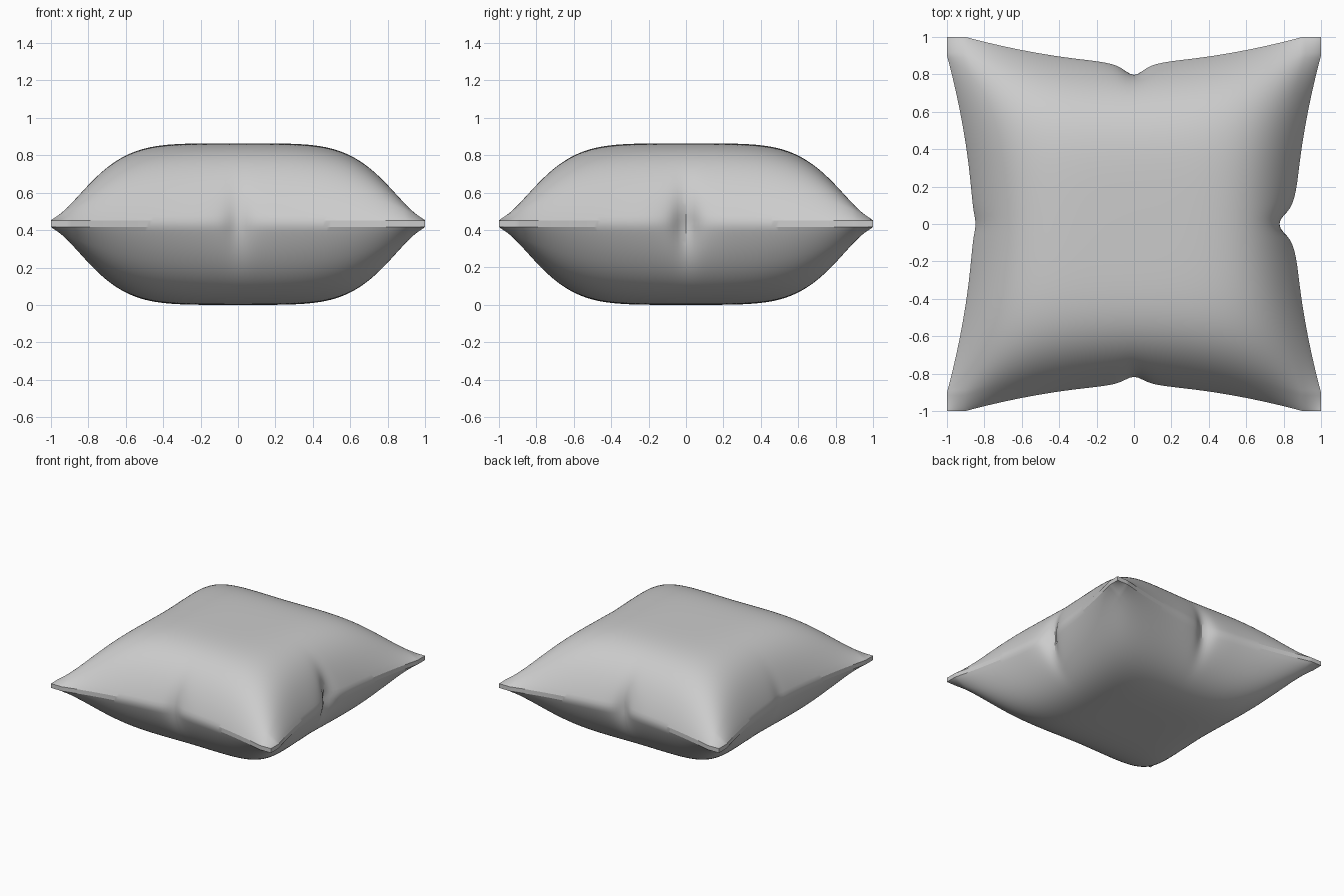
import bpy, bmesh, math

if "Cube" in bpy.data.objects:
    bpy.data.objects.remove(bpy.data.objects["Cube"])

N = 110                     # grid divisions per side
SEAM_LOW, SEAM_HIGH = 0.42, 0.455
BULGE = 0.412
# depth of the pinch in the middle of each side
PINCH = {"left": 0.015, "right": 0.09, "front": 0.045, "back": 0.065}


def edge(v):
    """Half width of the pillow at position v along a side."""
    return min(1.0, 0.862 + 0.165 * abs(v) ** 1.75)


def pinch(u, v, neg, pos):
    depth = PINCH[pos] if u > 0 else PINCH[neg]
    soft = 0.6 * math.exp(-(v / 0.06) ** 2) + 0.4 * math.exp(-(v / 0.13) ** 2)
    return math.copysign(depth * soft * abs(u) ** 14, u)


def fullness(u):
    return max(0.0, 1 - abs(u) ** 5.0) ** 0.93


def spacing(i):
    t = 2 * i / N - 1
    return 0.6 * t + 0.4 * math.sin(t * math.pi / 2)


def point(i, j, side):
    u, v = spacing(i), spacing(j)
    x = u * edge(v) - pinch(u, v, "left", "right")
    y = v * edge(u) - pinch(v, u, "front", "back")
    h = BULGE * fullness(u) * fullness(v)
    # slight dome across the middle, thinner towards the corners
    h *= 1 - 0.025 * (u * u + v * v) - 0.3 * (u * v) ** 2
    return (x, y, SEAM_HIGH + h if side > 0 else SEAM_LOW - h * 1.012)


bm = bmesh.new()
# upper and lower cloth panels
panels = {}
for side in (1, -1):
    g = [[bm.verts.new(point(i, j, side)) for j in range(N + 1)] for i in range(N + 1)]
    panels[side] = g
    for i in range(N):
        for j in range(N):
            q = [g[i][j], g[i + 1][j], g[i + 1][j + 1], g[i][j + 1]]
            bm.faces.new(q if side > 0 else q[::-1])

# narrow seam band joining the panels
rim = ([(i, 0) for i in range(N)] + [(N, j) for j in range(N)]
       + [(i, N) for i in range(N, 0, -1)] + [(0, j) for j in range(N, 0, -1)])
top, low = panels[1], panels[-1]
for (a, b), (c, d) in zip(rim, rim[1:] + rim[:1]):
    bm.faces.new((low[a][b], low[c][d], top[c][d], top[a][b]))

bmesh.ops.recalc_face_normals(bm, faces=bm.faces)
mesh = bpy.data.meshes.new("pillow")
bm.to_mesh(mesh)
bm.free()
pillow = bpy.data.objects.new("pillow", mesh)
bpy.context.collection.objects.link(pillow)

# rest the pillow on the ground
lowest = min(v.co.z for v in mesh.vertices)
for v in mesh.vertices:
    v.co.z -= lowest

bpy.context.view_layer.objects.active = pillow
pillow.select_set(True)
bpy.ops.object.shade_smooth_by_angle(angle=math.radians(22))
